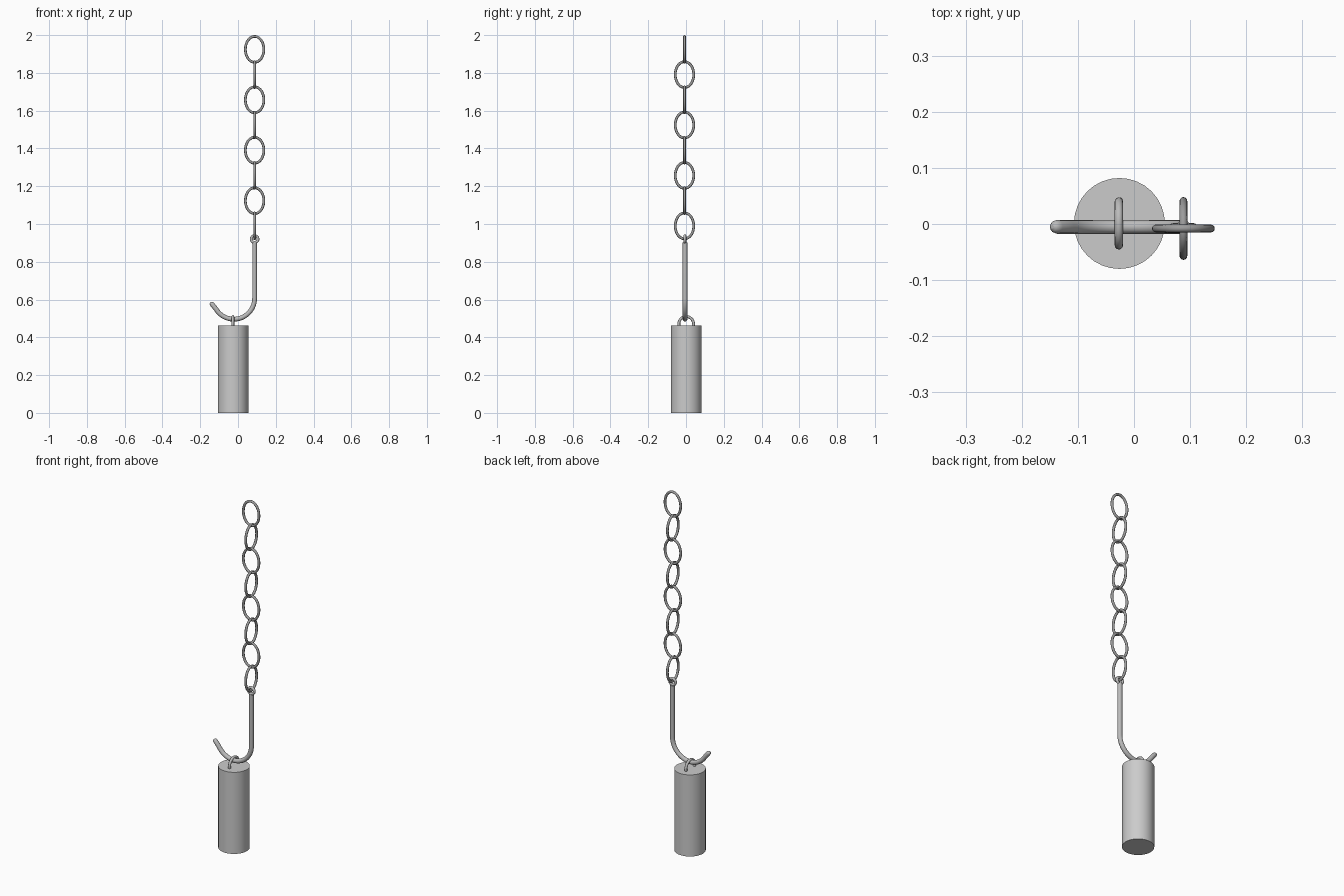
import bpy
from math import sin, cos, pi, radians
from mathutils import Vector

if "Cube" in bpy.data.objects:
    bpy.data.objects.remove(bpy.data.objects["Cube"], do_unlink=True)


def material(name, rgb):
    mat = bpy.data.materials.new(name)
    mat.use_nodes = True
    mat.diffuse_color = (*rgb, 1)
    mat.node_tree.nodes["Principled BSDF"].inputs["Base Color"].default_value = (*rgb, 1)
    return mat


weight_grey = material("weight grey", (0.6, 0.6, 0.6))
hook_grey = material("hook grey", (0.5, 0.5, 0.5))
chain_grey = material("chain grey", (0.33, 0.33, 0.33))


def finish(obj, name, mat, angle=40):
    """Name, colour and smooth the active object."""
    obj.name = obj.data.name = name
    obj.data.materials.clear()
    obj.data.materials.append(mat)
    bpy.ops.object.shade_smooth_by_angle(angle=radians(angle))
    return obj


def tube(name, points, radius, mat, cyclic=False, taper=None):
    """Round wire swept along a path and converted to a mesh."""
    curve = bpy.data.curves.new(name, "CURVE")
    curve.dimensions = "3D"
    curve.bevel_depth = radius
    curve.bevel_resolution = 4
    curve.use_fill_caps = not cyclic
    spline = curve.splines.new("POLY")
    spline.points.add(len(points) - 1)
    for i, p in enumerate(points):
        spline.points[i].co = (*p, 1)
        spline.points[i].radius = taper[i] if taper else 1
    spline.use_cyclic_u = cyclic
    obj = bpy.data.objects.new(name, curve)
    bpy.context.collection.objects.link(obj)
    bpy.ops.object.select_all(action="DESELECT")
    obj.select_set(True)
    bpy.context.view_layer.objects.active = obj
    bpy.ops.object.convert(target="MESH")
    return finish(bpy.context.view_layer.objects.active, name, mat, 60)


def oval(center, half_width, half_height, axis, count=40):
    """Upright ellipse spreading along the given horizontal axis."""
    return [Vector(center) + Vector(axis) * half_width * cos(2 * pi * i / count)
            + Vector((0, 0, half_height * sin(2 * pi * i / count)))
            for i in range(count)]


X, Y = (1, 0, 0), (0, 1, 0)
chain_x, chain_y = 0.088, -0.008

# Hanging weight and its eyelet
bpy.ops.mesh.primitive_cylinder_add(vertices=32, radius=0.081, depth=0.462,
                                    location=(-0.026, 0.001, 0.231))
finish(bpy.context.object, "weight", weight_grey)
tube("weight_eyelet", oval((-0.027, 0.001, 0.471), 0.039, 0.039, Y),
     0.0075, hook_grey, cyclic=True)

# Hook: straight shank, round bend, flared rounded tip
bend_x, bend_z, bend_r = -0.022, 0.606, 0.11
path = [(chain_x, -0.005, z) for z in (0.902, 0.75)]
for i in range(25):
    a = -radians(150) * i / 24
    path.append((bend_x + bend_r * cos(a), -0.005, bend_z + bend_r * sin(a)))
end, before = Vector(path[-1]), Vector(path[-2])
out = (end - before).normalized()
out = (out + Vector((-0.15, 0, 0))).normalized()
taper = [1] * len(path)
for distance, size in ((0.03, 1), (0.037, 0.88), (0.042, 0.6), (0.044, 0.25)):
    path.append(tuple(end + out * distance))
    taper.append(size)
tube("hook", path, 0.0125, hook_grey, taper=taper)
tube("hook_ring", oval((chain_x, -0.006, 0.92), 0.018, 0.018, X, 24),
     0.0075, hook_grey, cyclic=True)

# Chain: oval links turned a quarter each time
for i in range(8):
    center = (chain_x, chain_y, 1.9245 - 0.1335 * i)
    tube(f"chain_link_{i + 1}", oval(center, 0.049, 0.0685, Y if i % 2 else X),
         0.007, chain_grey, cyclic=True)
